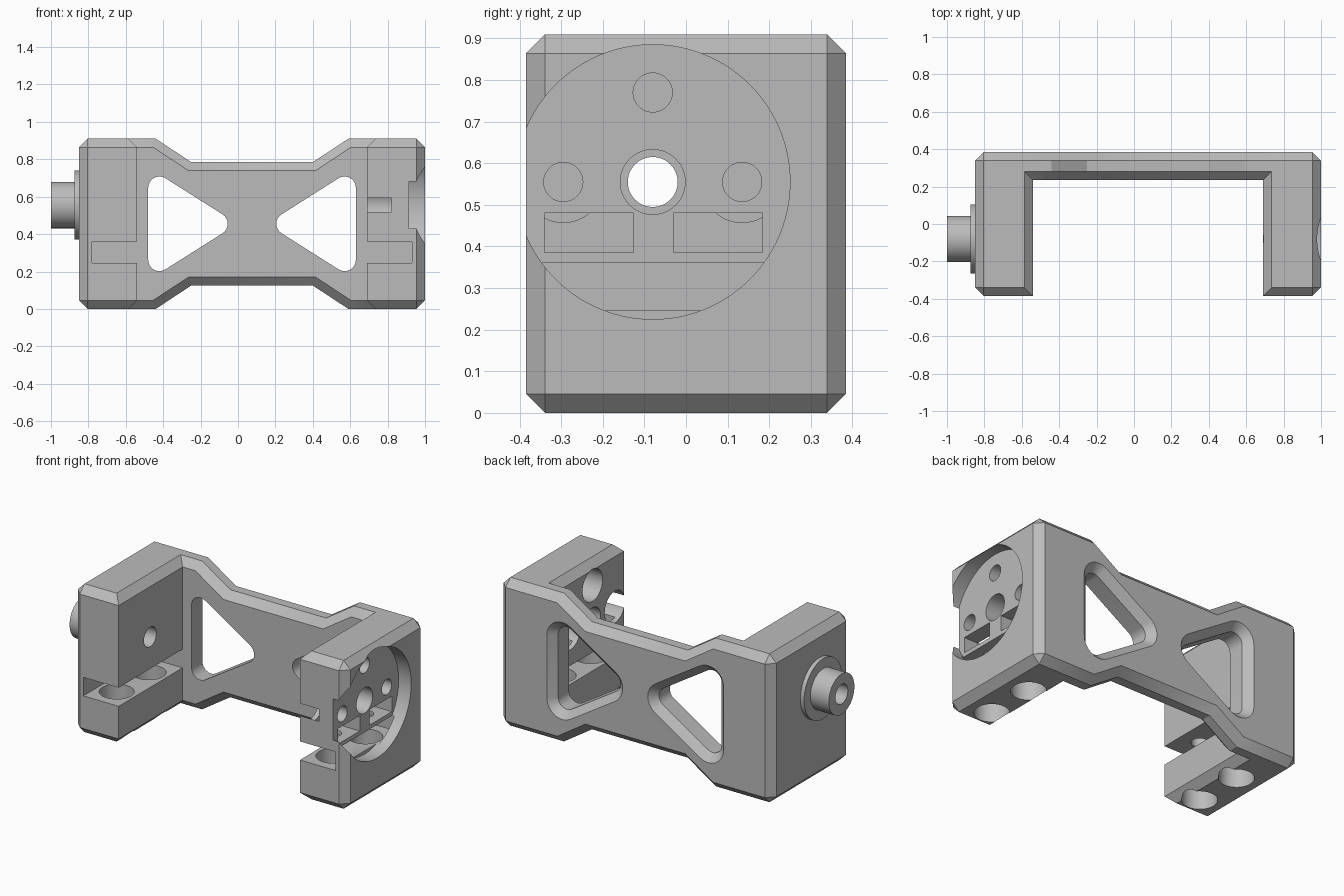
import bpy, bmesh, math
from mathutils import Vector

cube = bpy.data.objects.get("Cube")
if cube:
    bpy.data.objects.remove(cube, do_unlink=True)

grey = bpy.data.materials.new("plain grey")
grey.use_nodes = True
grey.diffuse_color = (0.5, 0.5, 0.5, 1)
grey.node_tree.nodes["Principled BSDF"].inputs["Base Color"].default_value = (0.5, 0.5, 0.5, 1)

MID_X, MID_Z = 0.075, 0.455        # centre of the bracket
AXIS_Y, AXIS_Z = -0.08, 0.555      # pivot axis
CHAMFER = 0.046
BORE = 0.0975                      # screw head clearance
SCREW = 0.047


def new_object(name, bm):
    bmesh.ops.recalc_face_normals(bm, faces=bm.faces)
    mesh = bpy.data.meshes.new(name)
    bm.to_mesh(mesh)
    bm.free()
    mesh.materials.append(grey)
    obj = bpy.data.objects.new(name, mesh)
    bpy.context.collection.objects.link(obj)
    return obj


def loft(name, loops):
    """Closed solid through matching loops of points."""
    bm = bmesh.new()
    rings = [[bm.verts.new(p) for p in loop] for loop in loops]
    for a, b in zip(rings, rings[1:]):
        for i in range(len(a)):
            j = (i + 1) % len(a)
            bm.faces.new((a[i], a[j], b[j], b[i]))
    bm.faces.new(rings[0])
    bm.faces.new(rings[-1])
    return new_object(name, bm)


def box(name, x, y, z):
    return loft(name, [[(x[0], y[0], h), (x[1], y[0], h), (x[1], y[1], h), (x[0], y[1], h)] for h in z])


def cylinder(name, axis, start, end, a, b, r, n=48):
    """Cylinder along x (centre y=a, z=b) or along z (centre x=a, y=b)."""
    def ring(h):
        pts = []
        for i in range(n):
            t = 2 * math.pi * i / n
            u, v = a + r * math.cos(t), b + r * math.sin(t)
            pts.append((h, u, v) if axis == "x" else (u, v, h))
        return pts
    return loft(name, [ring(start), ring(end)])


def combine(target, other, operation="DIFFERENCE"):
    mod = target.modifiers.new("cut", "BOOLEAN")
    mod.operation, mod.solver, mod.object = operation, "EXACT", other
    bpy.context.view_layer.objects.active = target
    bpy.ops.object.modifier_apply(modifier=mod.name)
    bpy.data.objects.remove(other, do_unlink=True)


# Waisted outline extruded front to back, hollowed to a U in plan
quarter = [(0.925, 0.455), (0.515, 0.455), (0.325, 0.33)]
outline = quarter + [(-x, z) for x, z in reversed(quarter)]
outline += [(-x, -z) for x, z in outline]
body = loft("bracket_body", [[(MID_X + x, y, MID_Z + z) for x, z in outline] for y in (-0.385, 0.385)])
combine(body, box("gap", (-0.54, 0.69), (-1, 0.235), (-1, 2)))

# Chamfer every sharp convex edge but the inner front corners of the arms
bm = bmesh.new()
bm.from_mesh(body.data)
bmesh.ops.dissolve_limit(bm, angle_limit=0.01, verts=bm.verts, edges=bm.edges)
bm.normal_update()
sharp = []
for e in bm.edges:
    mid = (e.verts[0].co + e.verts[1].co) / 2
    inner_corner = abs(mid.x - MID_X) < 0.7 and mid.y < -0.38 and abs(mid.z - MID_Z) < 0.1
    if e.calc_face_angle_signed(0) > 1 and not inner_corner:
        sharp.append(e)
bmesh.ops.bevel(bm, geom=sharp, offset=CHAMFER, offset_type="OFFSET", segments=1,
                profile=0.5, affect="EDGES", clamp_overlap=False)
bm.to_mesh(body.data)
bm.free()


# Rounded triangular windows, flared at the back
def rounded_triangle(side, y, r):
    centres = [Vector((0.495, 0.193)), Vector((0.19, 0)), Vector((0.495, -0.193))]
    pts = []
    for i, c in enumerate(centres):
        before, after = c - centres[i - 1], centres[(i + 1) % 3] - c
        start = math.atan2(before.x, -before.y)
        end = math.atan2(after.x, -after.y)
        turn = (end - start) % (2 * math.pi)
        # outward normals lie left of travel reversed
        for k in range(9):
            t = start + turn * k / 8 + math.pi
            pts.append((MID_X + side * (c.x + r * math.cos(t)), y, MID_Z + c.y + r * math.sin(t)))
    return pts


for side in (-1, 1):
    combine(body, loft("window", [rounded_triangle(side, y, r) for y, r in
                                  ((0.1, 0.06), (0.34, 0.06), (0.39, 0.11))]))

# Slots opening to the inside and front of each arm, with vertical screw holes
for x0, x1, cx in ((-0.78, -0.5, -0.66), (0.65, 0.93, 0.81)):
    combine(body, box("slot", (x0, x1), (-0.5, 0.234), (0.246, 0.36)))
    for y in (-0.233, 0.077):
        combine(body, cylinder("head_hole", "z", -0.1, 0.3, cx, y, BORE))
        combine(body, cylinder("screw_hole", "z", 0.3, 0.47, cx, y, SCREW))

# Round horn recess on the outer face of the left arm, with its holes
combine(body, cylinder("recess", "x", 0.915, 1.2, AXIS_Y, AXIS_Z, 0.33, 96))
combine(body, cylinder("hub_hole", "x", 0.6, 1, AXIS_Y, AXIS_Z, 0.078))
for dy, dz in ((-0.215, 0), (0.215, 0), (0, 0.215)):
    combine(body, cylinder("horn_hole", "x", 0.75, 1, AXIS_Y + dy, AXIS_Z + dz, SCREW))
    combine(body, cylinder("horn_bore", "x", 0.6, 0.82, AXIS_Y + dy, AXIS_Z + dz, BORE))
for y in (-0.233, 0.077):
    combine(body, box("nut_pocket", (0.72, 1), (y - 0.107, y + 0.107), (0.385, 0.48)))

# Hollow pivot shaft and flange on the right arm
combine(body, cylinder("flange", "x", -0.875, -0.8, AXIS_Y, AXIS_Z, 0.185, 64), "UNION")
combine(body, cylinder("shaft", "x", -1, -0.82, AXIS_Y, AXIS_Z, 0.124, 64), "UNION")
combine(body, cylinder("shaft_hole", "x", -1.1, -0.5, AXIS_Y, AXIS_Z, 0.06))

for obj in bpy.context.selected_objects:
    obj.select_set(False)
body.select_set(True)
bpy.context.view_layer.objects.active = body
bpy.ops.object.shade_smooth_by_angle(angle=math.radians(25))
